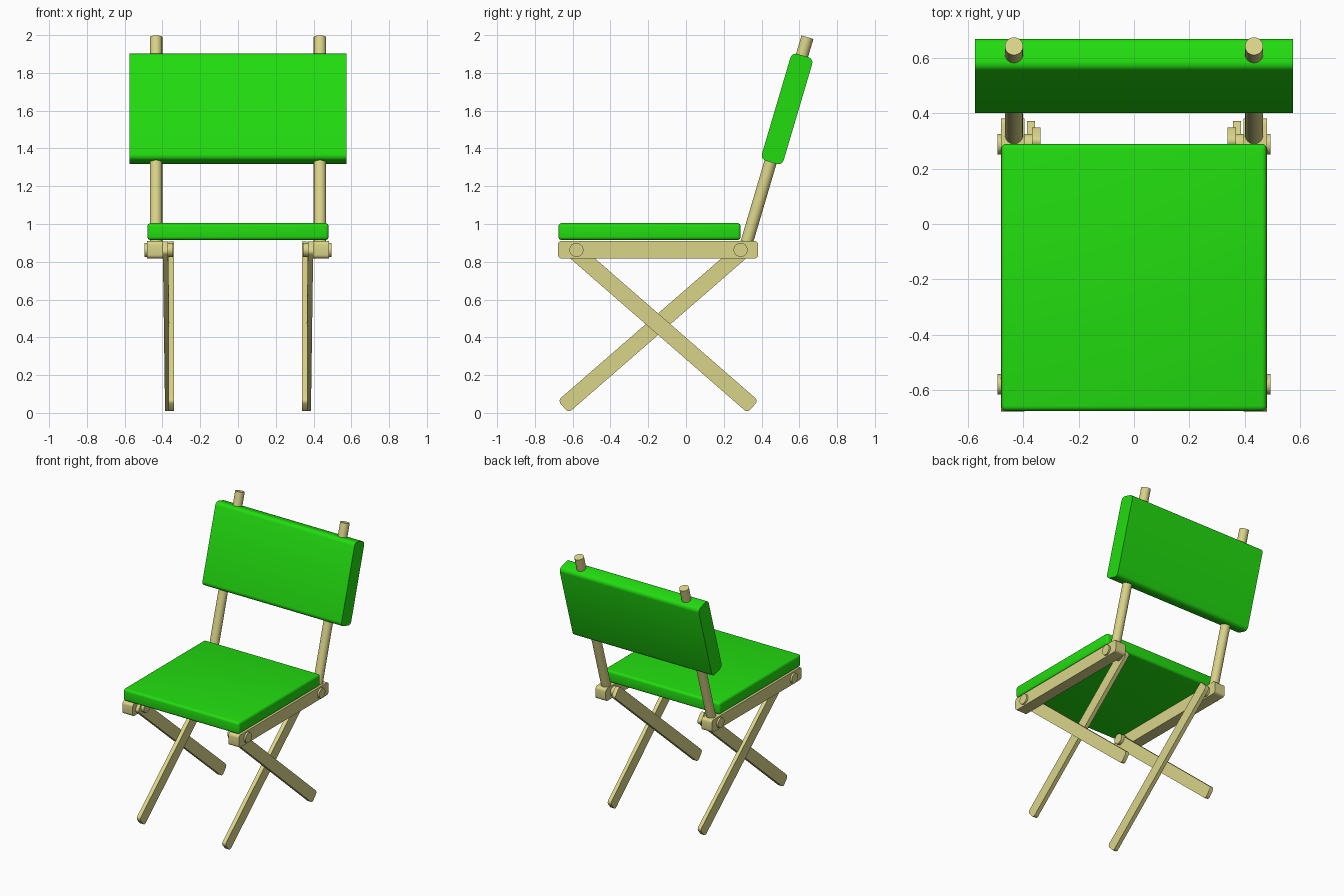
import bpy, bmesh, math
from mathutils import Matrix, Vector

if "Cube" in bpy.data.objects:
    bpy.data.objects.remove(bpy.data.objects["Cube"])


def material(name, color):
    m = bpy.data.materials.new(name)
    m.diffuse_color = (*color, 1)
    m.use_nodes = True
    m.node_tree.nodes["Principled BSDF"].inputs["Base Color"].default_value = m.diffuse_color
    return m


GREEN = material("green_fabric", (0.016, 0.72, 0.005))
WOOD = material("pale_wood", (0.70, 0.66, 0.25))


def finish(name, bm, mat, matrix):
    me = bpy.data.meshes.new(name)
    bm.to_mesh(me)
    bm.free()
    ob = bpy.data.objects.new(name, me)
    bpy.context.collection.objects.link(ob)
    ob.matrix_world = matrix
    me.materials.append(mat)
    bpy.ops.object.select_all(action='DESELECT')
    ob.select_set(True)
    bpy.context.view_layer.objects.active = ob
    bpy.ops.object.shade_smooth_by_angle(angle=math.radians(35))
    return ob


def box(name, size, matrix, mat, radius, x_edges_only=True):
    """Box with rounded edges, either all of them or just those along x."""
    bm = bmesh.new()
    bmesh.ops.create_cube(bm, size=1)
    bmesh.ops.scale(bm, vec=size, verts=bm.verts)
    edges = [e for e in bm.edges if not x_edges_only
             or abs(e.verts[0].co.x - e.verts[1].co.x) > 1e-4]
    bmesh.ops.bevel(bm, geom=edges, offset=radius, segments=4,
                    profile=0.5, affect='EDGES')
    return finish(name, bm, mat, matrix)


def rod(name, a, b, radius, mat):
    a, b = Vector(a), Vector(b)
    bm = bmesh.new()
    bmesh.ops.create_cone(bm, cap_ends=True, segments=32, radius1=radius,
                          radius2=radius, depth=(b - a).length)
    rot = (b - a).to_track_quat('Z', 'Y').to_matrix().to_4x4()
    return finish(name, bm, mat, Matrix.Translation((a + b) / 2) @ rot)


def plank(name, a, b, width, thick):
    """Flat leg running from a to b, with its broad side facing x."""
    a, b = Vector(a), Vector(b)
    z = (b - a).normalized()
    y = z.cross(Vector((1, 0, 0))).normalized()
    x = y.cross(z)
    rot = Matrix((x, y, z)).transposed().to_4x4()
    return box(name, (thick, width, (b - a).length),
               Matrix.Translation((a + b) / 2) @ rot, WOOD, 0.022)


T = Matrix.Translation

# Seat cushion
box("seat", (0.96, 0.965, 0.09), T((0, -0.193, 0.96)), GREEN, 0.018, False)

# Reclined back cushion
LEAN = math.atan2(0.318, 1.073)
box("back_cushion", (1.15, 0.12, 0.59),
    T((0, 0.535, 1.609)) @ Matrix.Rotation(-LEAN, 4, 'X'), GREEN, 0.03)

for side, s in (("right", 1), ("left", -1)):
    # Side rail under the seat
    box("rail_" + side, (0.085, 1.06, 0.093), T((s * 0.4385, -0.148, 0.864)),
        WOOD, 0.02)
    # Crossed folding legs, the outer one leaning slightly inward
    plank("outer_leg_" + side, (s * 0.384, -0.625, 0.885),
          (s * 0.372, 0.354, 0.033), 0.086, 0.028)
    plank("inner_leg_" + side, (s * 0.353, 0.33, 0.885),
          (s * 0.353, -0.65, 0.033), 0.086, 0.03)
    # Pivot pins
    for end, y in (("front", -0.58), ("rear", 0.289)):
        rod(f"{end}_pin_{side}", (s * 0.345, y, 0.863), (s * 0.494, y, 0.863),
            0.037, WOOD)
    # Back post
    rod("back_post_" + side, (s * 0.434, 0.309, 0.86),
        (s * 0.434, 0.643, 1.989), 0.033, WOOD)
